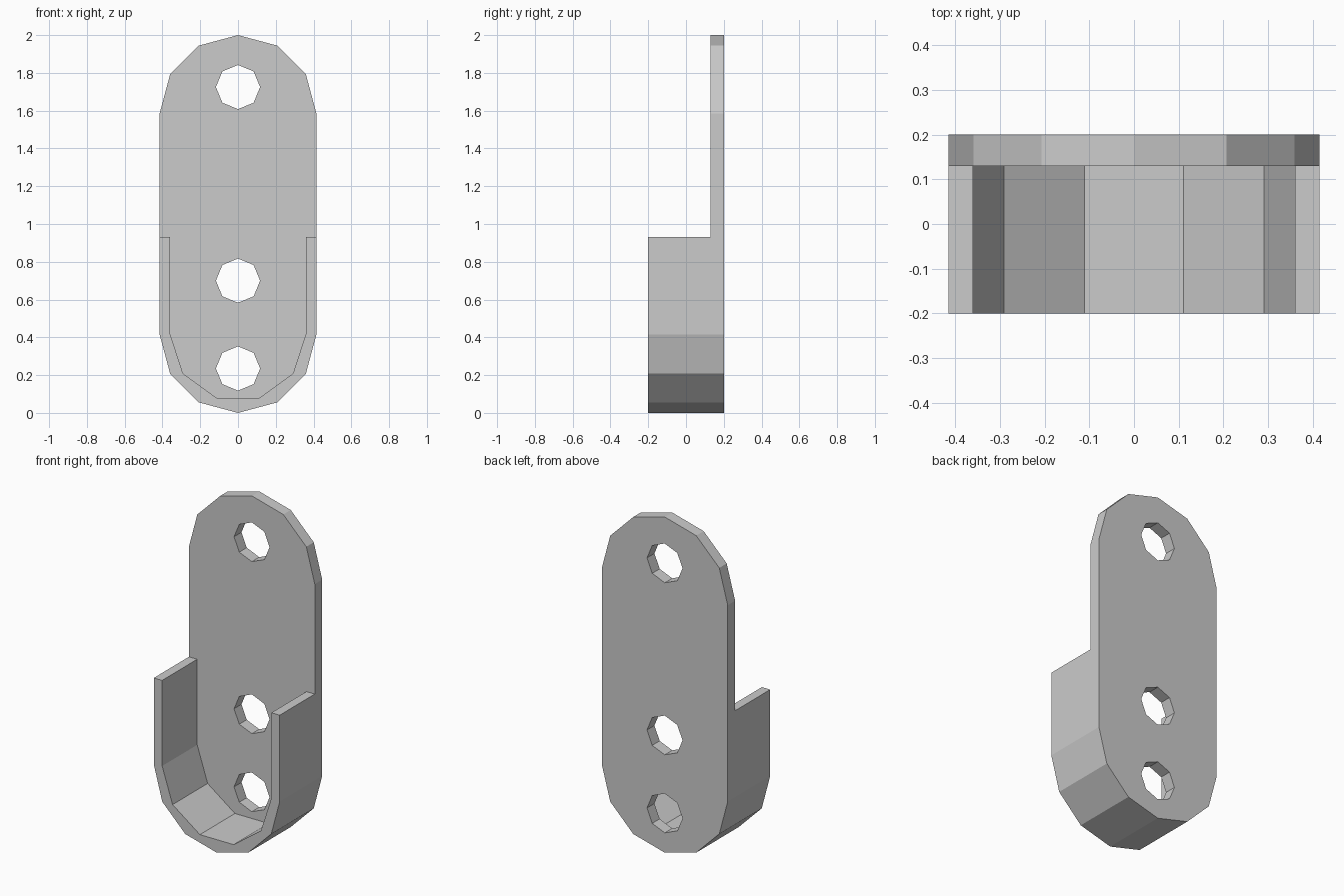
import bpy, bmesh
from math import sin, cos, pi, radians

if "Cube" in bpy.data.objects:
    bpy.data.objects.remove(bpy.data.objects["Cube"])

BACK, PLATE_FRONT, CUP_FRONT = 0.2, 0.13, -0.2
R, R_IN, LIP = 0.415, 0.36, 0.93


def arc(cz, r, start, end, steps):
    return [(r * cos(radians(start + (end - start) * i / steps)),
             cz + r * sin(radians(start + (end - start) * i / steps)))
            for i in range(steps + 1)]


bm = bmesh.new()
cache = {}


def vert(p):
    key = (round(p[0], 4), round(p[1], 4))
    if key not in cache:
        cache[key] = bm.verts.new((p[0], BACK, p[1]))
    return cache[key]


def loop_edges(points):
    vs = [vert(p) for p in points]
    return [bm.edges.new((a, b)) for a, b in zip(vs, vs[1:] + vs[:1])]


# outlines: rounded top, coarse inner cup line, rounded bottom
top = [(R, LIP)] + arc(2 - R, R, 0, 180, 6) + [(-R, LIP)]
inner = [(-R_IN, LIP)] + arc(0.42, R_IN, 180, 360, 5) + [(R_IN, LIP)]
bottom = arc(R, R, 360, 180, 6)

# back plate area with three octagonal holes
edges = loop_edges(top + inner)
for z in (1.725, 0.70, 0.235):
    edges += loop_edges(arc(z, 0.117, 0, 315, 7))
bmesh.ops.triangle_fill(bm, edges=edges, use_beauty=True, normal=(0, 1, 0))

# U-shaped strip under the cup wall
rim = bm.faces.new([vert(p) for p in inner + [(R, LIP)] + bottom + [(-R, LIP)]])
bmesh.ops.recalc_face_normals(bm, faces=bm.faces[:])


def extrude(faces, y):
    out = bmesh.ops.extrude_face_region(bm, geom=faces)["geom"]
    for v in out:
        if isinstance(v, bmesh.types.BMVert):
            v.co.y = y
    return [f for f in out if isinstance(f, bmesh.types.BMFace)]


# plate thickness, then the cup wall grows forward from the strip
front = extrude(bm.faces[:], PLATE_FRONT)
extrude([max(front, key=lambda f: len(f.verts))], CUP_FRONT)
bmesh.ops.recalc_face_normals(bm, faces=bm.faces[:])

mesh = bpy.data.meshes.new("rod_bracket")
bm.to_mesh(mesh)
bm.free()
bpy.context.collection.objects.link(bpy.data.objects.new("rod_bracket", mesh))
